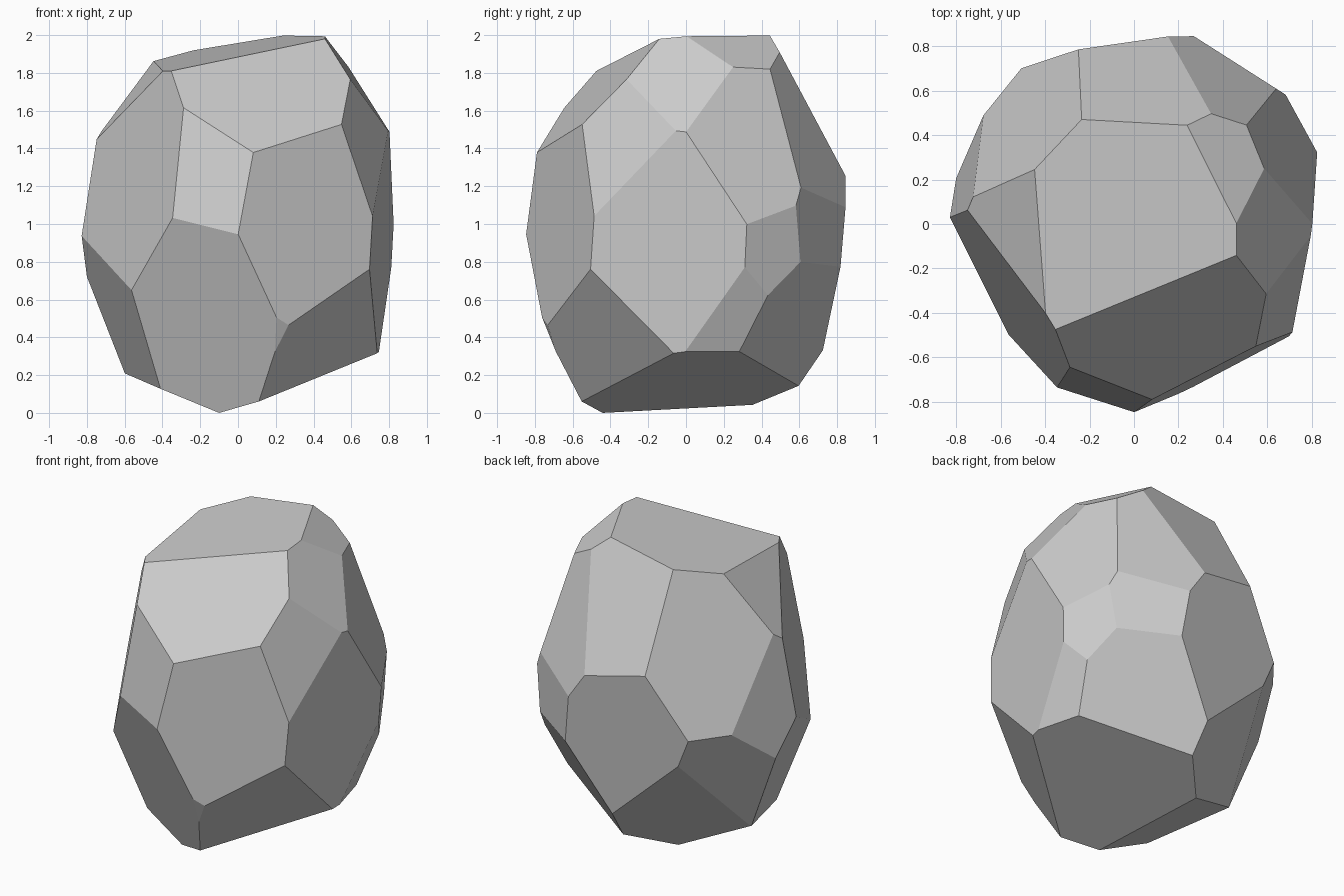
import bpy
import bmesh
from math import radians, cos, sin
from mathutils import Vector

# Remove the default cube only
default_cube = bpy.data.objects.get("Cube")
if default_cube:
    bpy.data.objects.remove(default_cube, do_unlink=True)

CENTRE = Vector((0, 0, 1))

# Flat chips of the stone: (heading in degrees from +x, tilt in degrees, distance from centre)
CROWN_CHIPS = [
    (209, 79, 0.905),
    (26, 53.5, 1.051),
    (-78, 42.7, 0.841),
    (188, 38, 0.857),
    (-3.5, 34, 0.940),
    (92, 28.5, 0.862),
]
UPPER_CHIPS = [
    (140.6, 20, 0.768),
    (62, 18.3, 0.858),
    (23, 16.6, 0.849),
    (-25.6, 14, 0.839),
    (-105.4, 10, 0.795),
    (-148.8, 9.4, 0.674),
]
WAIST_CHIPS = [
    (162, 7.3, 0.783),
    (-63.4, 2, 0.755),
    (57.5, 0, 0.857),
    (-8, -2.7, 0.770),
    (30, -4, 0.872),
    (99.4, -6, 0.775),
]
LOWER_CHIPS = [
    (15, -18, 0.891),
    (141.6, -19.3, 0.802),
    (-112.6, -19.5, 0.752),
    (196.6, -19.6, 0.758),
    (-78, -22, 0.913),
    (55.5, -28, 0.854),
    (126.3, -30.3, 0.822),
    (-41.3, -30.3, 0.857),
]
BASE_CHIPS = [
    (179, -67.7, 0.954),
    (15.3, -70.8, 0.868),
]


def direction(heading, tilt):
    """Unit vector pointing out of a chip."""
    h, t = radians(heading), radians(tilt)
    return Vector((cos(t) * cos(h), cos(t) * sin(h), sin(t)))


def chip(bm, heading, tilt, distance):
    """Slice the stone with one plane and close the cut with a flat face."""
    normal = direction(heading, tilt)
    bmesh.ops.bisect_plane(
        bm,
        geom=bm.verts[:] + bm.edges[:] + bm.faces[:],
        plane_co=CENTRE + normal * distance,
        plane_no=normal,
        clear_outer=True,
    )
    rim = [edge for edge in bm.edges if edge.is_boundary]
    if rim:
        bmesh.ops.holes_fill(bm, edges=rim, sides=0)


def make_material(name, colour):
    mat = bpy.data.materials.new(name)
    mat.use_nodes = True
    mat.diffuse_color = colour
    mat.node_tree.nodes["Principled BSDF"].inputs["Base Color"].default_value = colour
    return mat


# Rough block, chipped down to a faceted boulder
bm = bmesh.new()
bmesh.ops.create_cube(bm, size=4)
bmesh.ops.translate(bm, verts=bm.verts[:], vec=CENTRE)
for band in (CROWN_CHIPS, UPPER_CHIPS, WAIST_CHIPS, LOWER_CHIPS, BASE_CHIPS):
    for heading, tilt, distance in band:
        chip(bm, heading, tilt, distance)
bmesh.ops.recalc_face_normals(bm, faces=bm.faces[:])

# Rest the lowest corner on the ground
lowest = min(v.co.z for v in bm.verts)
bmesh.ops.translate(bm, verts=bm.verts[:], vec=(0, 0, -lowest))

mesh = bpy.data.meshes.new("boulder")
bm.to_mesh(mesh)
bm.free()
mesh.materials.append(make_material("stone grey", (0.6, 0.6, 0.6, 1)))
boulder = bpy.data.objects.new("boulder", mesh)
bpy.context.scene.collection.objects.link(boulder)
